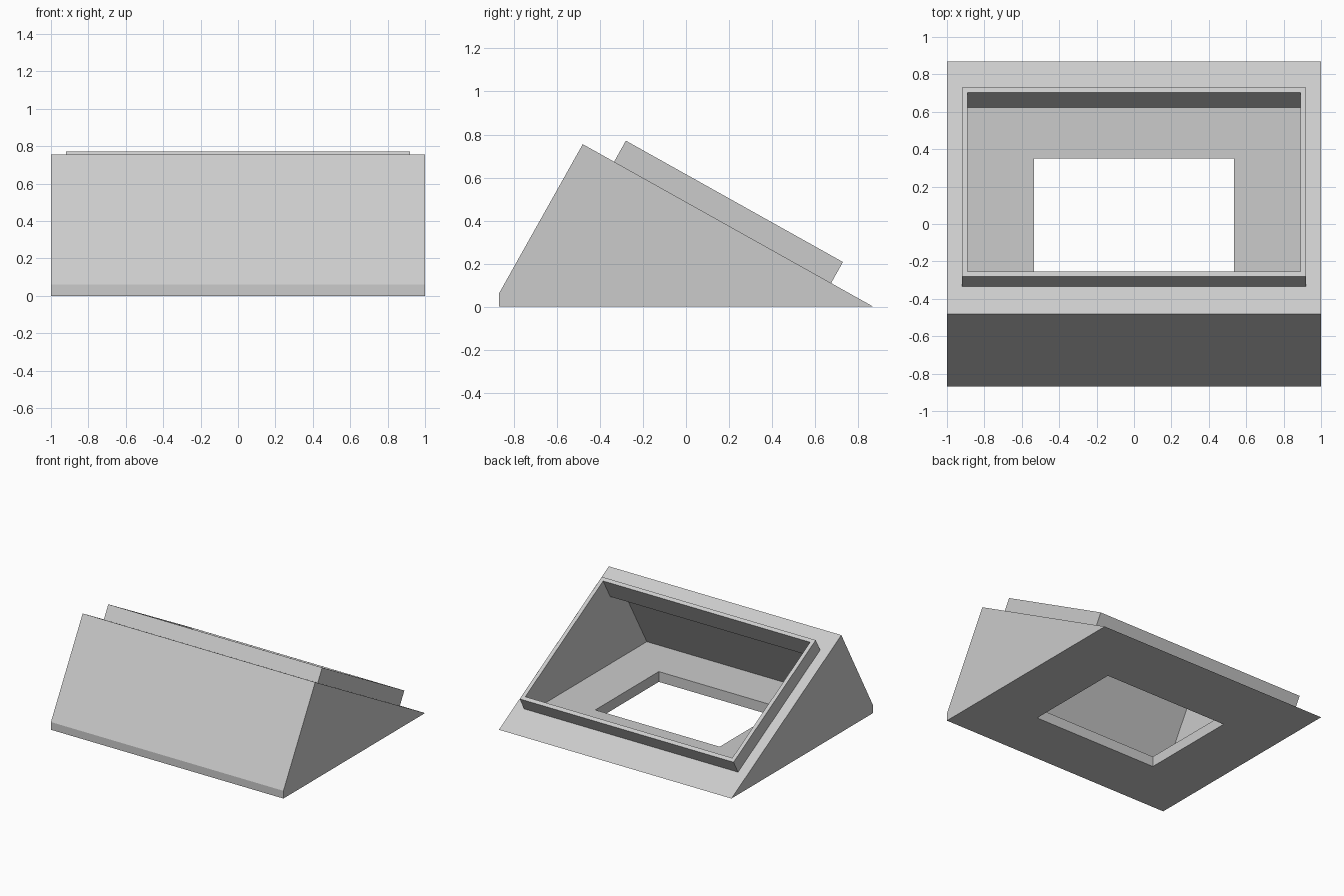
import bpy
import bmesh
from math import radians, sin, cos

cube = bpy.data.objects.get("Cube")
if cube:
    bpy.data.objects.remove(cube, do_unlink=True)

# Single plain grey
grey = bpy.data.materials.new("light grey")
grey.use_nodes = True
colour = (0.6, 0.6, 0.6, 1)
grey.diffuse_color = colour
grey.node_tree.nodes["Principled BSDF"].inputs["Base Color"].default_value = colour

TILT = radians(29.2)
RIDGE = (-0.48, 0.755)
FLOOR = 0.08


def slope(along, height):
    """Side-profile point (y, z) measured from the ridge, along and off the slope."""
    return (RIDGE[0] + along * cos(TILT) + height * sin(TILT),
            RIDGE[1] - along * sin(TILT) + height * cos(TILT))


def prism(name, profile, half_width):
    """Extrude a side profile across x."""
    bm = bmesh.new()
    face = bm.faces.new([bm.verts.new((-half_width, y, z)) for y, z in profile])
    result = bmesh.ops.extrude_face_region(bm, geom=[face])
    verts = [v for v in result["geom"] if isinstance(v, bmesh.types.BMVert)]
    bmesh.ops.translate(bm, verts=verts, vec=(2 * half_width, 0, 0))
    bmesh.ops.recalc_face_normals(bm, faces=bm.faces)
    mesh = bpy.data.meshes.new(name)
    bm.to_mesh(mesh)
    bm.free()
    mesh.materials.append(grey)
    obj = bpy.data.objects.new(name, mesh)
    bpy.context.collection.objects.link(obj)
    return obj


def combine(target, other, operation):
    """Apply a boolean and remove the helper."""
    mod = target.modifiers.new(operation, "BOOLEAN")
    mod.operation = operation
    mod.solver = "EXACT"
    mod.object = other
    other.hide_render = True
    bpy.context.view_layer.objects.active = target
    bpy.ops.object.modifier_apply(modifier=mod.name)
    bpy.data.objects.remove(other, do_unlink=True)


# Wedge-shaped housing
housing = prism("sloped_housing",
                [(-0.87, 0), (0.87, 0), RIDGE, (-0.87, 0.06)], 1.0)

# Raised rectangular rim on the slope
rim = prism("raised_rim", [slope(0.167, -0.02), slope(0.167, 0.112),
                           slope(1.323, 0.112), slope(1.323, -0.02)], 0.92)
combine(housing, rim, "UNION")

# Hollow interior, open through the rim
cavity = prism("cavity_cutter", [
    (-0.79, FLOOR), slope(0.065, -0.065), slope(0.197, -0.065),
    slope(0.197, 0.2), slope(1.292, 0.2), (0.623, FLOOR)], 0.89)
combine(housing, cavity, "DIFFERENCE")

# Rectangular hole in the floor
hole = prism("floor_hole_cutter",
             [(-0.43, -0.1), (0.35, -0.1), (0.35, 0.1), (-0.43, 0.1)], 0.535)
combine(housing, hole, "DIFFERENCE")
